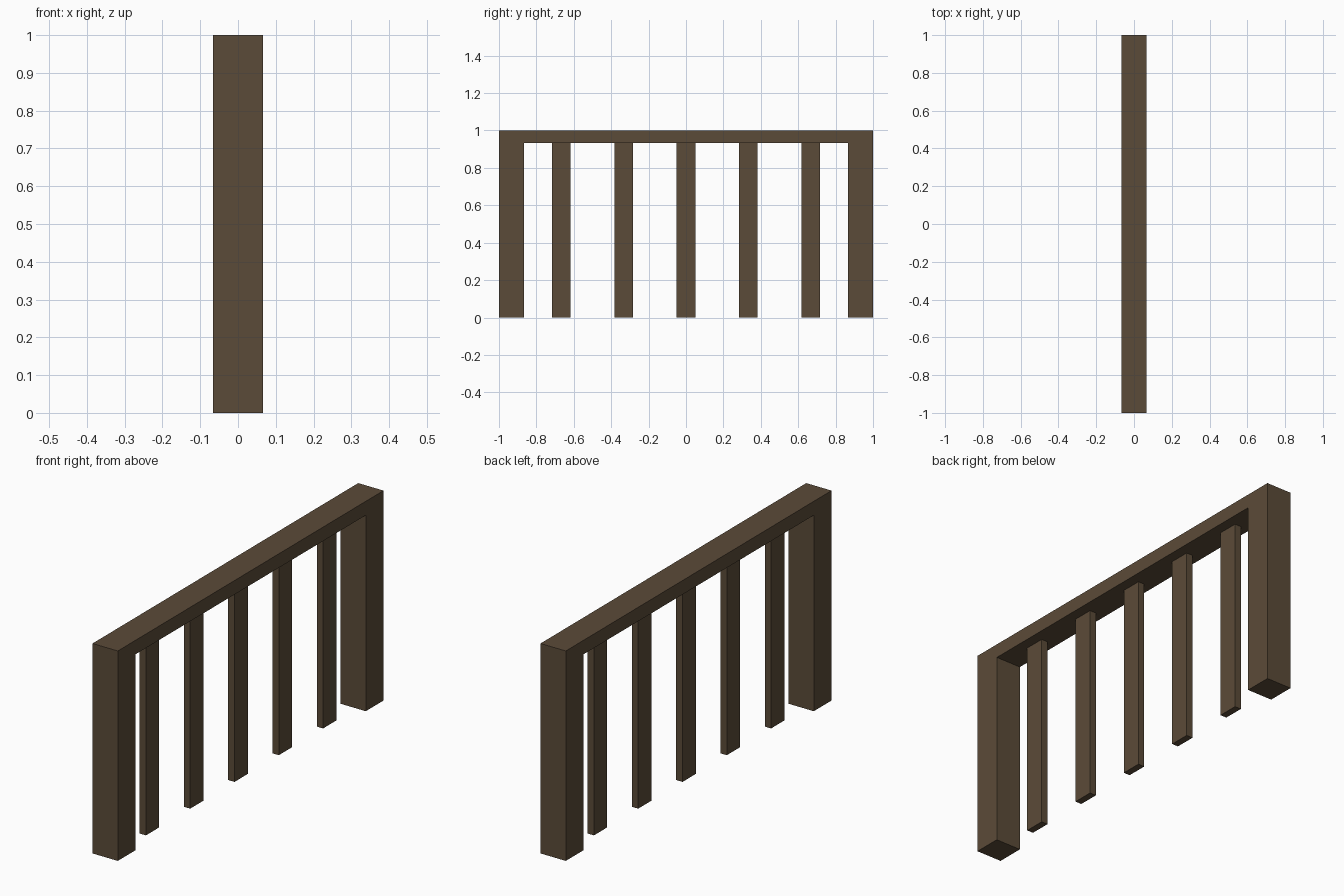
import bpy

if "Cube" in bpy.data.objects:
    bpy.data.objects.remove(bpy.data.objects["Cube"])

# single dark wood colour
wood = bpy.data.materials.new("dark_brown_wood")
wood.diffuse_color = (0.105, 0.070, 0.040, 1.0)
wood.use_nodes = True
wood.node_tree.nodes["Principled BSDF"].inputs["Base Color"].default_value = wood.diffuse_color

T = 2 / 15           # post thickness
RAIL_H = T / 2       # rail height
POST_H = 1 - RAIL_H  # underside of the rail


def box(name, center, size):
    bpy.ops.mesh.primitive_cube_add(size=1, location=center)
    ob = bpy.context.object
    ob.name = name
    ob.scale = size
    bpy.ops.object.transform_apply(location=False, rotation=False, scale=True)
    ob.data.materials.append(wood)
    return ob


# top rail
box("top_rail", (0, 0, 1 - RAIL_H / 2), (T, 2, RAIL_H))

# end posts
for name, side in (("front_post", -1), ("back_post", 1)):
    box(name, (0, side * (1 - T / 2), POST_H / 2), (T, T, POST_H))

# thin flat balusters, evenly spaced
for i in range(5):
    box(f"baluster_{i + 1}", (0, (i - 2) / 3, POST_H / 2), (T / 4, 0.1, POST_H))
